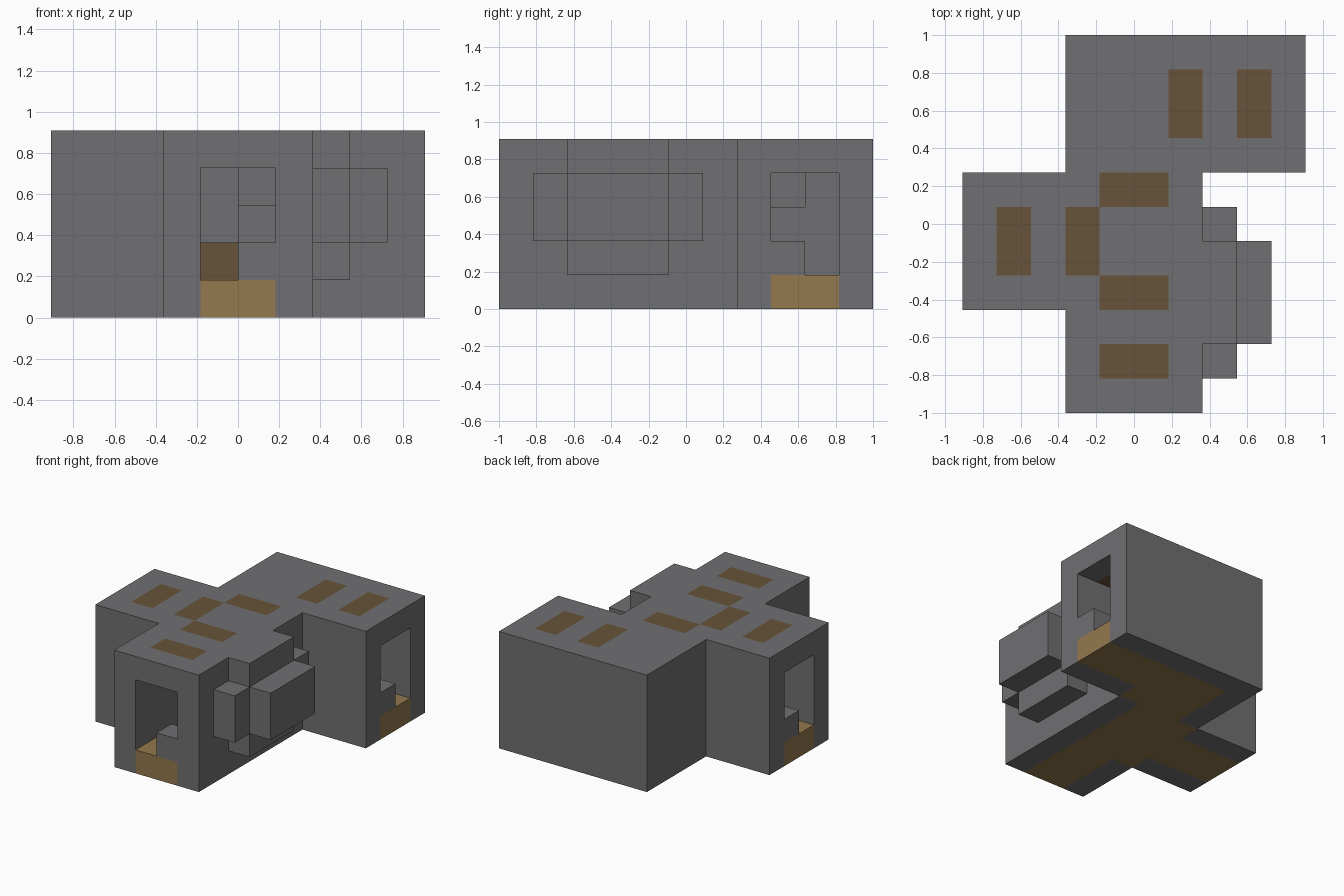
import bpy
import bmesh
from mathutils import Vector

old = bpy.data.objects.get("Cube")
if old:
    bpy.data.objects.remove(old, do_unlink=True)

U = 2 / 11          # size of one block
SHIFT = 5.5         # half the length, in blocks


def material(name, rgb):
    mat = bpy.data.materials.new(name)
    mat.use_nodes = True
    colour = (*rgb, 1)
    mat.diffuse_color = colour
    mat.node_tree.nodes["Principled BSDF"].inputs["Base Color"].default_value = colour
    return mat


stone = material("stone grey", (0.162, 0.159, 0.168))
plank = material("plank tan", (0.292, 0.188, 0.074))
timber = material("timber brown", (0.136, 0.087, 0.042))

PARTS = {"stone_walls": stone, "plank_floor": plank, "roof_beams": timber,
         "crate": timber, "rubble": stone}
cells = {}


def fill(part, x0, x1, y0, y1, z0, z1):
    """Fill a range of blocks with a part, or carve it out when part is None."""
    for x in range(x0, x1):
        for y in range(int(y0 + SHIFT), int(y1 + SHIFT)):
            for z in range(z0, z1):
                if part:
                    cells[x, y, z] = part
                else:
                    cells.pop((x, y, z), None)


# Outer shell: main hall, back hall, side wing
fill("stone_walls", -2, 2, -5.5, 5.5, 0, 5)
fill("stone_walls", 2, 5, 1.5, 5.5, 0, 5)
fill("stone_walls", -5, -2, -2.5, 1.5, 0, 5)

# Stepped buttress on the side
fill("stone_walls", 2, 3, -4.5, 0.5, 2, 4)
fill("stone_walls", 2, 3, -3.5, -0.5, 1, 5)
fill("stone_walls", 3, 4, -3.5, -0.5, 2, 4)

# Tunnels with plank floors
for x0, x1, y0, y1 in ((-1, 1, -5.5, 4.5), (-1, 5, 2.5, 4.5), (-5, 1, -1.5, 0.5)):
    fill(None, x0, x1, y0, y1, 1, 4)
    fill("plank_floor", x0, x1, y0, y1, 0, 1)

# Floor corners where the tunnels meet
for x, y in ((1, 1.5), (-2, 0.5), (-2, -2.5)):
    fill("plank_floor", x, x + 1, y, y + 1, 0, 1)

# Roof beams across the tunnels
for x in (-1,):
    for y in (-4.5, -2.5, 0.5):
        fill("roof_beams", x, x + 2, y, y + 1, 4, 5)
for x, y in ((-4, -1.5), (-2, -1.5), (1, 2.5), (3, 2.5)):
    fill("roof_beams", x, x + 1, y, y + 2, 4, 5)

# Rubble steps in each doorway
for x, y in ((0, -5.5), (4, 2.5), (-5, -0.5)):
    fill("rubble", x, x + 1, y, y + 1, 1, 2)

# Collapsed heap and a crate at the far junction
fill("rubble", 0, 1, 2.5, 4.5, 1, 3)
fill("rubble", 0, 1, 3.5, 4.5, 3, 4)
fill("crate", -1, 0, 3.5, 4.5, 1, 2)


def build(part, mat):
    """Make a mesh from the exposed sides of a part's blocks."""
    bm = bmesh.new()
    for cell in [c for c, p in cells.items() if p == part]:
        centre = Vector(cell) + Vector((0.5, 0.5 - SHIFT, 0.5))
        for axis in range(3):
            for sign in (-1, 1):
                near = list(cell)
                near[axis] += sign
                if tuple(near) in cells:
                    continue
                n, a, b = Vector(), Vector(), Vector()
                n[axis] = sign / 2
                a[(axis + 1) % 3] = 0.5
                b[(axis + 2) % 3] = sign / 2
                ring = (-a - b, a - b, a + b, b - a)
                bm.faces.new([bm.verts.new((centre + n + c) * U) for c in ring])
    bmesh.ops.remove_doubles(bm, verts=bm.verts, dist=0.001)
    mesh = bpy.data.meshes.new(part)
    bm.to_mesh(mesh)
    bm.free()
    mesh.materials.append(mat)
    bpy.context.collection.objects.link(bpy.data.objects.new(part, mesh))


for part, mat in PARTS.items():
    build(part, mat)
